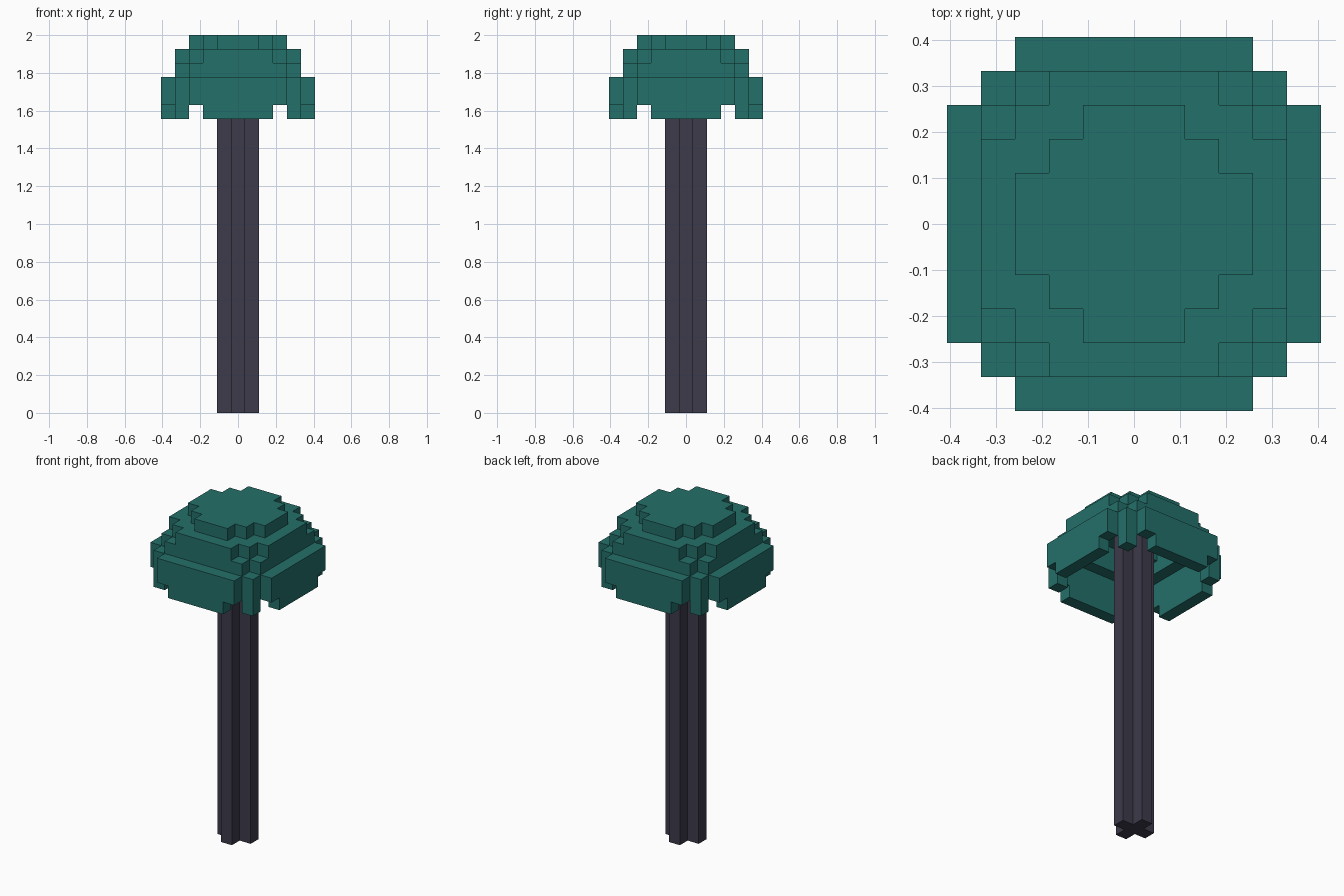
import bpy, bmesh, math
from mathutils import Vector

cube = bpy.data.objects.get("Cube")
if cube:
    bpy.data.objects.remove(cube, do_unlink=True)

U = 2 / 27          # edge length of one block
STEM_TOP = 26       # stem meets the underside of the cap lid


def material(name, color):
    m = bpy.data.materials.new(name)
    m.use_nodes = True
    m.diffuse_color = (*color, 1)
    m.node_tree.nodes["Principled BSDF"].inputs["Base Color"].default_value = (*color, 1)
    return m


def layer(*pairs):
    """Blocks covered by overlapping centred rectangles of the given half sizes."""
    return {(x, y) for a, b in pairs
            for x in range(-a, a + 1) for y in range(-b, b + 1)}


def block_object(name, cells, mat):
    """Mesh of the exposed faces of a set of blocks, flat areas merged."""
    bm = bmesh.new()
    verts = {}
    for c in cells:
        for axis in range(3):
            for sign in (-1, 1):
                n = Vector((0, 0, 0))
                n[axis] = sign
                if tuple(int(v) for v in Vector(c) + n) in cells:
                    continue
                s, t = Vector((0, 0, 0)), Vector((0, 0, 0))
                s[(axis + 1) % 3] = 1
                t[(axis + 2) % 3] = sign
                loop = []
                for i, j in ((-1, -1), (1, -1), (1, 1), (-1, 1)):
                    p = Vector(c) * 2 + n + s * i + t * j
                    key = tuple(int(v) for v in p)
                    if key not in verts:
                        verts[key] = bm.verts.new((p + Vector((0, 0, 1))) * U / 2)
                    loop.append(verts[key])
                bm.faces.new(loop)
    bmesh.ops.dissolve_limit(bm, angle_limit=math.radians(1),
                             verts=bm.verts[:], edges=bm.edges[:])
    mesh = bpy.data.meshes.new(name)
    bm.to_mesh(mesh)
    bm.free()
    mesh.materials.append(mat)
    ob = bpy.data.objects.new(name, mesh)
    bpy.context.collection.objects.link(ob)
    return ob


def stack(flat, *levels):
    return {(x, y, z) for x, y in flat for z in levels}


teal = material("teal cap", (0.0175, 0.16, 0.144))
slate = material("dark slate stem", (0.047, 0.043, 0.07))

# Stem: cross-shaped column
stem = layer((1, 0), (0, 1))
block_object("stem", stack(stem, *range(STEM_TOP)), slate)

# Cap: hollow stepped dome
lid = layer((3, 1), (2, 2), (1, 3))
shoulder = layer((4, 2), (3, 3), (2, 4))
band = layer((4, 3), (3, 4)) - layer((3, 3))
block_object("cap_dome",
             stack(lid, 26) | stack(shoulder - lid, 25) | stack(band, 24), teal)

# Hanging skirt panels with notched lower corners
for name, dx, dy in (("front", 0, -1), ("back", 0, 1), ("left", 1, 0), ("right", -1, 0)):
    panel = set()
    for k in range(-3, 4):
        spot = {(5 * dx + k * abs(dy), 5 * dy + k * abs(dx))}
        panel |= stack(spot, 22, 23)
        if abs(k) < 3:
            panel |= stack(spot, 21)
    block_object(name + "_skirt", panel, teal)

# Corner posts
for sx, xn in ((1, "left"), (-1, "right")):
    for sy, yn in ((-1, "front"), (1, "back")):
        block_object(yn + "_" + xn + "_post", stack({(4 * sx, 4 * sy)}, 21, 22, 23), teal)
